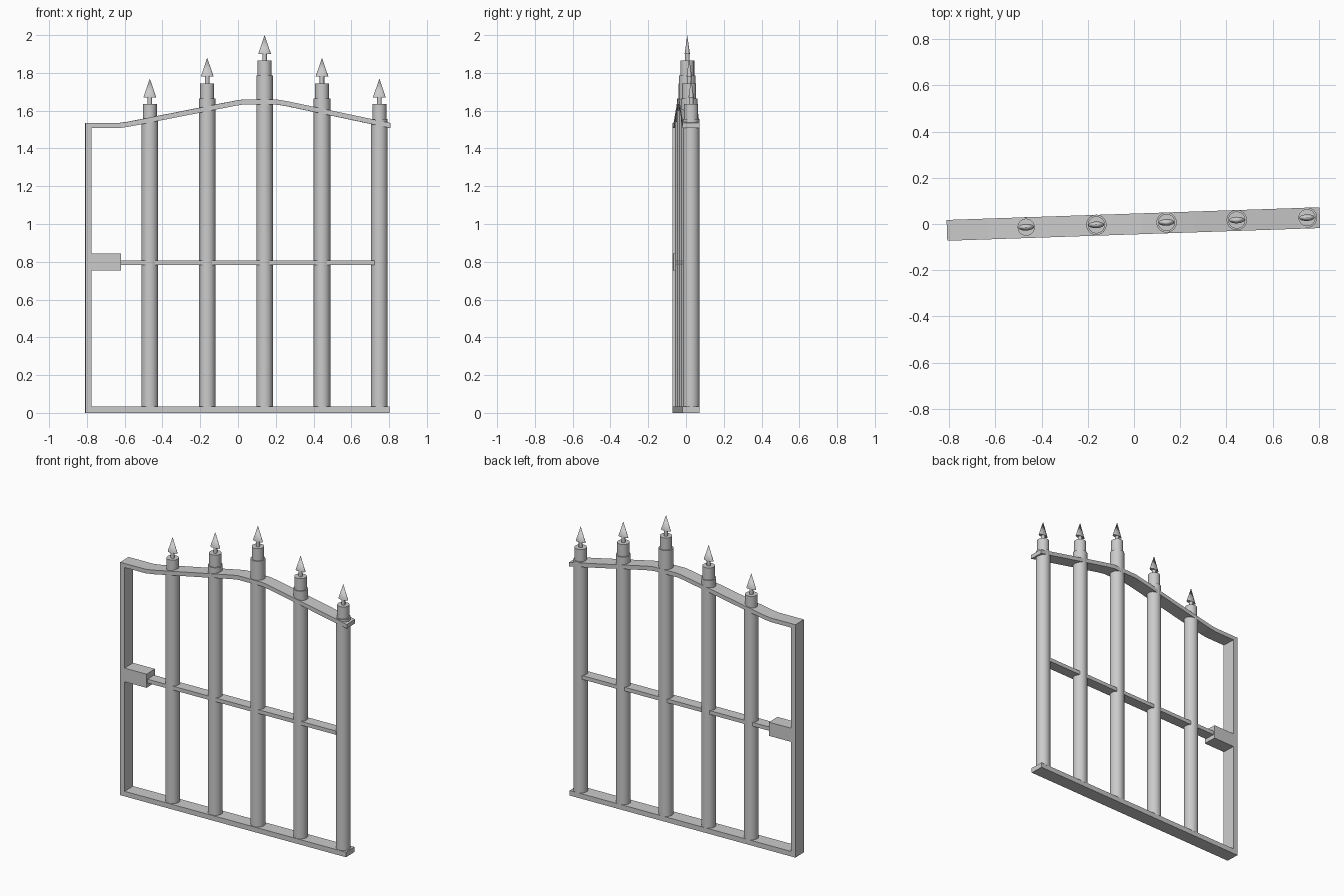
import bpy, bmesh, math
from mathutils import Matrix

if "Cube" in bpy.data.objects:
    bpy.data.objects.remove(bpy.data.objects["Cube"])

# the whole gate leaf is swung slightly about its centre
SWING = Matrix.Rotation(math.atan(0.034), 4, 'Z')


def finish(name, bm, smooth=False):
    bmesh.ops.recalc_face_normals(bm, faces=bm.faces)
    bm.transform(SWING)
    me = bpy.data.meshes.new(name)
    bm.to_mesh(me)
    bm.free()
    ob = bpy.data.objects.new(name, me)
    bpy.context.collection.objects.link(ob)
    if smooth:
        bpy.context.view_layer.objects.active = ob
        bpy.ops.object.select_all(action='DESELECT')
        ob.select_set(True)
        bpy.ops.object.shade_smooth_by_angle(angle=math.radians(35))
    return ob


def plate(name, outline, depth):
    """Extrude an x-z outline through the gate thickness."""
    bm = bmesh.new()
    face = bm.faces.new([bm.verts.new((x, -depth / 2, z)) for x, z in outline])
    out = bmesh.ops.extrude_face_region(bm, geom=[face])
    bmesh.ops.translate(bm, vec=(0, depth, 0),
                        verts=[v for v in out['geom'] if isinstance(v, bmesh.types.BMVert)])
    return finish(name, bm)


def box(name, x0, x1, z0, z1, depth):
    return plate(name, [(x0, z0), (x1, z0), (x1, z1), (x0, z1)], depth)


def turned(name, x, profile, segs=32, flat=1.0):
    """Revolve a (radius, z) profile about the bar axis; flat squashes it in y."""
    bm = bmesh.new()
    rings = []
    for r, z in profile:
        rings.append([bm.verts.new((x + r * math.cos(2 * math.pi * i / segs),
                                    0.002 + flat * r * math.sin(2 * math.pi * i / segs), z))
                      for i in range(segs)])
    for a, b in zip(rings, rings[1:]):
        for i in range(segs):
            j = (i + 1) % segs
            bm.faces.new((a[i], a[j], b[j], b[i]))
    bm.faces.new(rings[0])
    bm.faces.new(rings[-1])
    bmesh.ops.remove_doubles(bm, verts=bm.verts, dist=1e-5)
    return finish(name, bm, True)


# frame
box("bottom_rail", -0.81, 0.80, 0.0, 0.033, 0.09)
box("latch_post", -0.81, -0.778, 0.03, 1.515, 0.09)
box("middle_rail", -0.63, 0.722, 0.783, 0.808, 0.07)
box("lock_box", -0.785, -0.622, 0.755, 0.845, 0.09)

# arched top rail
top = [(-0.81, 1.535), (-0.63, 1.535), (-0.58, 1.542), (-0.02, 1.652), (0.03, 1.66),
       (0.20, 1.66), (0.26, 1.650), (0.62, 1.574), (0.805, 1.535)]
plate("top_rail", top + [(x, z - 0.027) for x, z in reversed(top)], 0.09)

# upright bars, each with a narrower cap, a stem and a flattened spearhead
for n, tip in enumerate((1.77, 1.88, 2.0, 1.88, 1.77)):
    x = -0.467 + 0.304 * n
    turned(f"bar_{n + 1}", x, [(0.044, 0.03), (0.044, tip - 0.215)])
    turned(f"bar_cap_{n + 1}", x, [(0.037, tip - 0.23), (0.037, tip - 0.135)])
    turned(f"spear_stem_{n + 1}", x, [(0.012, tip - 0.14), (0.012, tip - 0.09)], 12)
    turned(f"spearhead_{n + 1}", x, [(0.034, tip - 0.1), (0.0, tip)], 24, 0.42)
